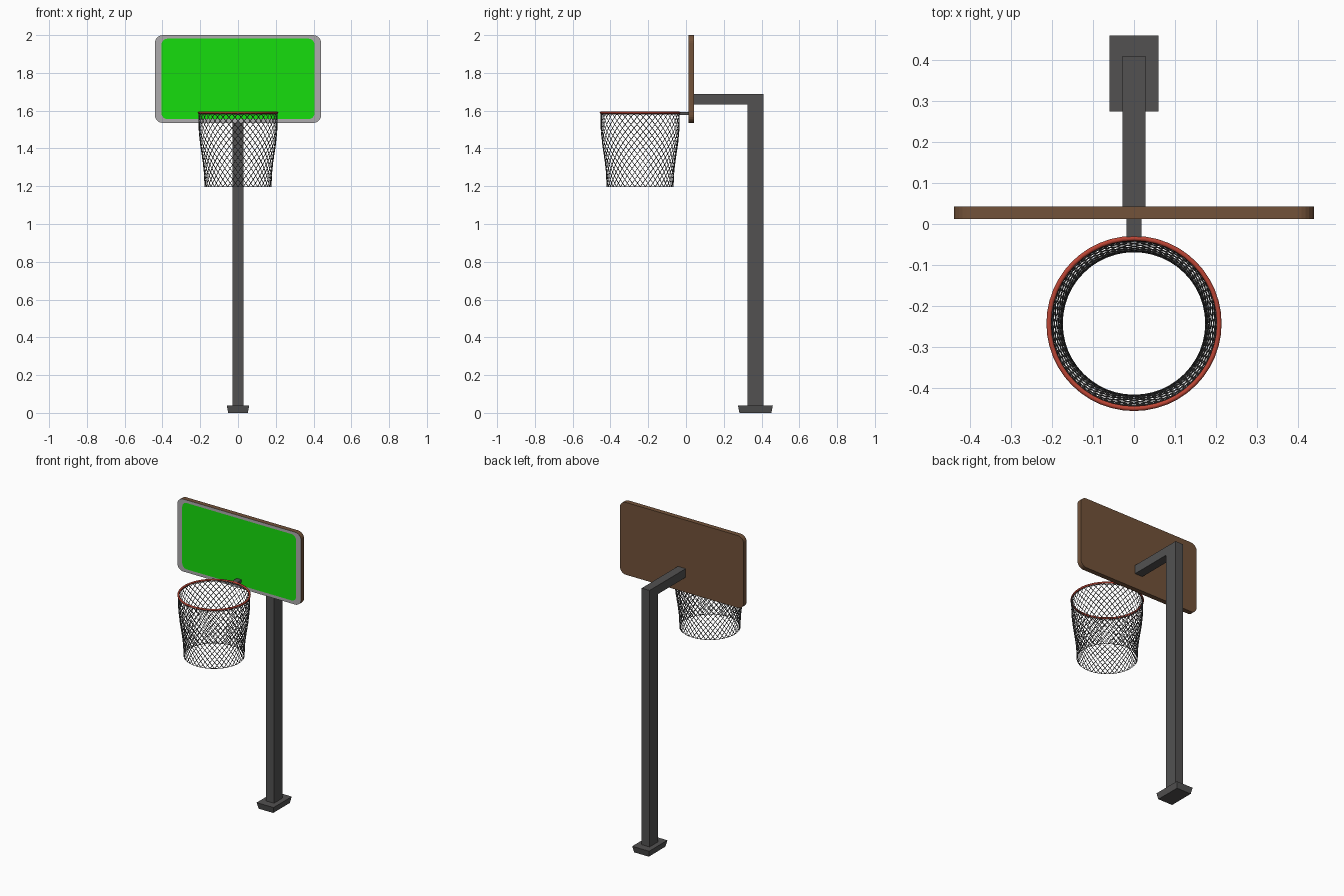
import bpy, bmesh, math

if "Cube" in bpy.data.objects:
    bpy.data.objects.remove(bpy.data.objects["Cube"])


def mat(name, r, g, b):
    m = bpy.data.materials.new(name)
    m.diffuse_color = (r, g, b, 1)
    m.use_nodes = True
    m.node_tree.nodes["Principled BSDF"].inputs["Base Color"].default_value = m.diffuse_color
    return m


STEEL = mat("dark_steel", 0.085, 0.083, 0.083)
WOOD = mat("brown", 0.17, 0.085, 0.042)
FRAME = mat("frame_grey", 0.42, 0.41, 0.42)
GREEN = mat("green", 0.008, 0.73, 0.004)
RED = mat("rim_red", 0.5, 0.06, 0.035)
CORD = mat("cord", 0.12, 0.12, 0.12)


def finish(bm, name, *mats):
    bmesh.ops.recalc_face_normals(bm, faces=bm.faces)
    me = bpy.data.meshes.new(name)
    bm.to_mesh(me)
    bm.free()
    for m in mats:
        me.materials.append(m)
    ob = bpy.data.objects.new(name, me)
    bpy.context.collection.objects.link(ob)
    return ob


def box(name, x, y0, y1, z0, z1, m, taper=0.0):
    """Box symmetric in x; taper shrinks the bottom face."""
    bm = bmesh.new()
    bmesh.ops.create_cube(bm, size=2)
    for v in bm.verts:
        t = taper if v.co.z < 0 else 0
        v.co = (v.co.x * (x - t), (y0 + y1) / 2 + v.co.y * ((y1 - y0) / 2 - t),
                z1 if v.co.z > 0 else z0)
    return finish(bm, name, m)


# Base plate, bent post and rim bracket
box("base_plate", 0.06, 0.275, 0.46, 0, 0.04, STEEL, 0.008)
bm = bmesh.new()
outline = [(0.325, 0.035), (0.41, 0.035), (0.41, 1.688), (0.04, 1.688), (0.04, 1.632), (0.325, 1.632)]
face = bm.faces.new([bm.verts.new((-0.028, y, z)) for y, z in outline])
ext = bmesh.ops.extrude_face_region(bm, geom=[face])
for v in ext["geom"]:
    if isinstance(v, bmesh.types.BMVert):
        v.co.x = 0.028
# keep the back cap closed after extrusion
bmesh.ops.holes_fill(bm, edges=[e for e in bm.edges if e.is_boundary], sides=0)
finish(bm, "post_and_arm", STEEL)
box("rim_bracket", 0.018, -0.036, 0.015, 1.576, 1.593, STEEL)


# Backboard: matching rounded loops bridged from back to front, then to the panel
def rounded_loop(bm, w, z0, z1, r, y):
    loop = []
    for q, (sx, zc) in enumerate([(1, z1 - r), (-1, z1 - r), (-1, z0 + r), (1, z0 + r)]):
        for k in range(7):
            a = math.pi / 2 * (q + k / 6)
            loop.append(bm.verts.new((sx * (w - r) + r * math.cos(a), y, zc + r * math.sin(a))))
    return loop


def bridge(bm, a, b, index):
    for i in range(len(a)):
        j = (i + 1) % len(a)
        bm.faces.new((a[i], a[j], b[j], b[i])).material_index = index


bm = bmesh.new()
back = rounded_loop(bm, 0.44, 1.535, 2.0, 0.042, 0.043)
front = rounded_loop(bm, 0.44, 1.535, 2.0, 0.042, 0.012)
panel = rounded_loop(bm, 0.405, 1.555, 1.981, 0.032, 0.012)
bm.faces.new(back)
bridge(bm, back, front, 0)
bridge(bm, front, panel, 1)
bm.faces.new(panel).material_index = 2
finish(bm, "backboard", WOOD, FRAME, GREEN)

# Rim
CY = -0.243
bpy.ops.mesh.primitive_torus_add(major_segments=48, minor_segments=8, major_radius=0.208,
                                 minor_radius=0.006, location=(0, CY, 1.589))
rim = bpy.context.object
rim.name = "rim"
rim.data.materials.append(RED)
bpy.ops.object.shade_smooth_by_angle(angle=math.radians(50))

# Net: crossing spiral cords following a tapered profile, closed by hem rings
PROFILE = [(1.585, 0.208), (1.50, 0.207), (1.42, 0.199), (1.34, 0.187), (1.27, 0.179), (1.197, 0.176)]
STRANDS, STEPS, TWIST = 40, 20, math.pi / 2


def radius(z):
    for (za, ra), (zb, rb) in zip(PROFILE, PROFILE[1:]):
        if z >= zb - 1e-6:
            return ra + (rb - ra) * (za - z) / (za - zb)
    return PROFILE[-1][1]


cu = bpy.data.curves.new("net", "CURVE")
cu.dimensions = "3D"
cu.bevel_depth = 0.002
cu.bevel_resolution = 0


def cord(points, cyclic=False):
    s = cu.splines.new("POLY")
    s.points.add(len(points) - 1)
    for p, (a, z) in zip(s.points, points):
        p.co = (radius(z) * math.cos(a), CY + radius(z) * math.sin(a), z, 1)
    s.use_cyclic_u = cyclic


top, bottom = PROFILE[0][0], PROFILE[-1][0]
for side in (-1, 1):
    for i in range(STRANDS):
        a0 = 2 * math.pi * i / STRANDS
        cord([(a0 + side * TWIST * k / STEPS, top + (bottom - top) * k / STEPS)
              for k in range(STEPS + 1)])
for z in (1.579, bottom):
    cord([(2 * math.pi * i / 48, z) for i in range(48)], True)
net = bpy.data.objects.new("net", cu)
bpy.context.collection.objects.link(net)
cu.materials.append(CORD)
bpy.ops.object.select_all(action="DESELECT")
net.select_set(True)
bpy.context.view_layer.objects.active = net
bpy.ops.object.convert(target="MESH")
